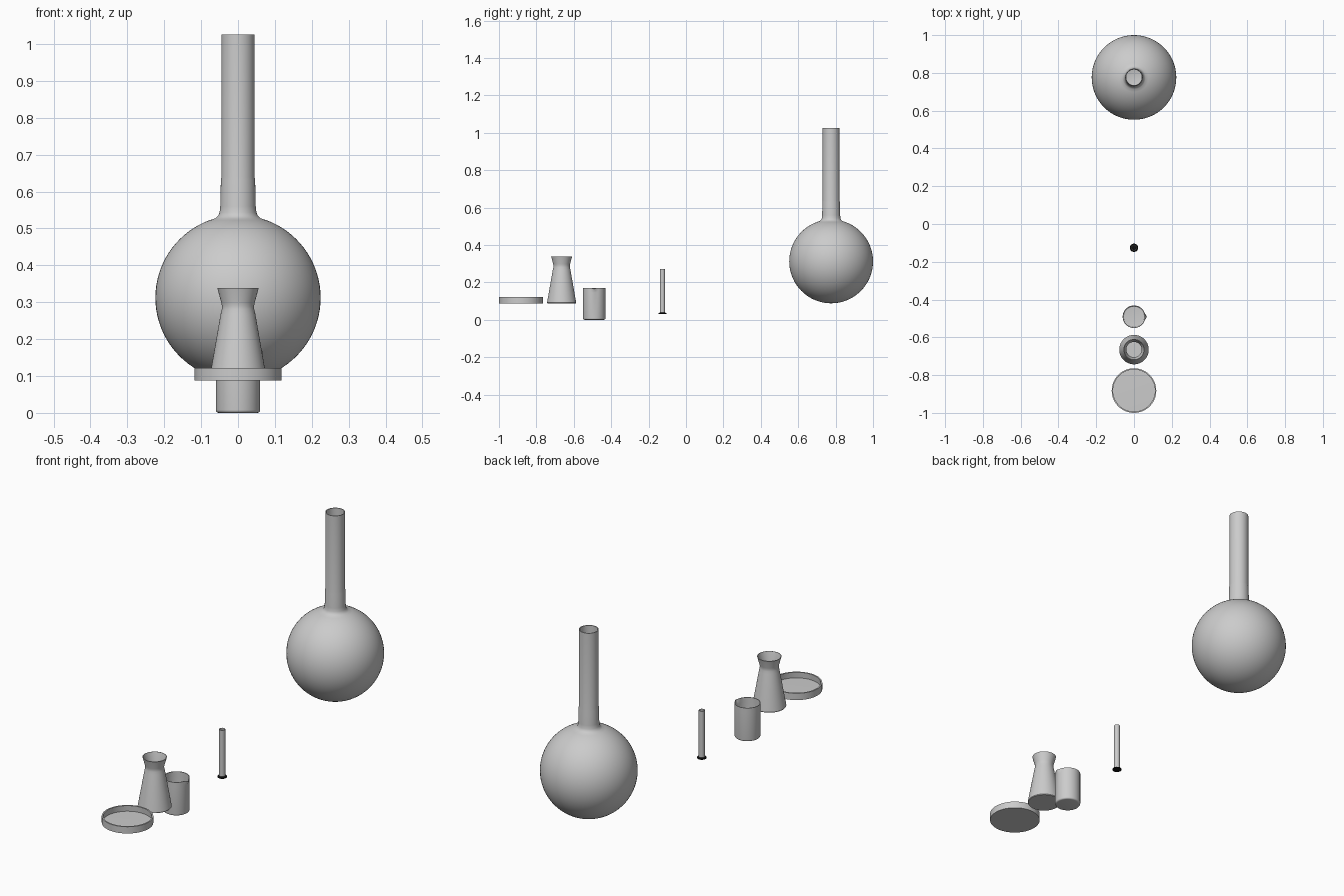
import bpy, bmesh, math

if "Cube" in bpy.data.objects:
    bpy.data.objects.remove(bpy.data.objects["Cube"])


def material(name, rgb):
    m = bpy.data.materials.new(name)
    m.use_nodes = True
    colour = (*rgb, 1)
    m.diffuse_color = colour
    m.node_tree.nodes["Principled BSDF"].inputs["Base Color"].default_value = colour
    return m


glass = material("pale grey glass", (0.6, 0.6, 0.6))
black = material("black base", (0.005, 0.005, 0.005))


def arc(r, cz, start, end, n, cx=0.0):
    """Profile points (radius, height) on an arc, angles in degrees."""
    angles = [math.radians(start + (end - start) * i / n) for i in range(n + 1)]
    return [(max(0.0, cx + r * math.cos(a)), cz + r * math.sin(a)) for a in angles]


def lathe(name, profile, y, mat, wall=0, sides=64, reshape=None):
    """Revolve a profile, running from bottom centre up, around an upright axis."""
    bm = bmesh.new()
    verts = [bm.verts.new((r, 0, z)) for r, z in profile]
    edges = [bm.edges.new(pair) for pair in zip(verts, verts[1:])]
    bmesh.ops.spin(bm, geom=verts + edges, cent=(0, 0, 0), axis=(0, 0, 1),
                   angle=math.tau, steps=sides, use_duplicate=False)
    bmesh.ops.remove_doubles(bm, verts=bm.verts, dist=0.00005)
    if reshape:
        for v in bm.verts:
            reshape(v)
    bmesh.ops.recalc_face_normals(bm, faces=bm.faces)
    # the bottom has to face down so that the wall grows inwards
    lowest = min(bm.faces, key=lambda f: f.calc_center_median().z)
    if lowest.normal.z > 0:
        bmesh.ops.reverse_faces(bm, faces=bm.faces)
    mesh = bpy.data.meshes.new(name)
    bm.to_mesh(mesh)
    bm.free()
    mesh.materials.append(mat)
    obj = bpy.data.objects.new(name, mesh)
    obj.location.y = y
    bpy.context.collection.objects.link(obj)
    bpy.ops.object.select_all(action="DESELECT")
    obj.select_set(True)
    bpy.context.view_layer.objects.active = obj
    if wall:
        mod = obj.modifiers.new("glass wall", "SOLIDIFY")
        mod.thickness, mod.offset = wall, -1
        bpy.ops.object.modifier_apply(modifier=mod.name)
    bpy.ops.object.shade_smooth_by_angle(angle=math.radians(35))
    return obj


# Round flask: spherical bulb, filleted shoulder, long neck
bulb = arc(0.224, 0.312, -90, 74, 40)
shoulder = [(0.054, 0.534), (0.050, 0.543), (0.048, 0.56), (0.0465, 0.63)]
lathe("round_flask", bulb + shoulder + [(0.045, 0.64), (0.045, 1.025)],
      0.776, glass, wall=0.004)

# Conical flask: sloping body, pinched neck, flared lip
lathe("conical_flask",
      [(0, 0.088), (0.076, 0.088), (0.078, 0.091), (0.047, 0.268), (0.044, 0.281),
       (0.0435, 0.289), (0.045, 0.298), (0.056, 0.338)],
      -0.665, glass, wall=0.003)

# Shallow dish
lathe("shallow_dish", [(0, 0.088), (0.118, 0.088), (0.118, 0.122)],
      -0.882, glass, wall=0.007)


# Beaker, with a pouring spout pulled out of the rim towards +x
def spout(v):
    height = max(0.0, (v.co.z - 0.145) / 0.025)
    side = max(0.0, 1 - abs(math.atan2(v.co.y, v.co.x)) / 0.3)
    if v.co.x > 0:
        v.co.x += 0.008 * height * side
        v.co.z -= 0.004 * height * side


lathe("beaker", [(0, 0)] + arc(0.008, 0.008, -90, 0, 5, cx=0.052)
      + [(0.06, 0.145), (0.06, 0.158), (0.06, 0.17)],
      -0.491, glass, wall=0.003, reshape=spout)

# Slim measuring cylinder on a dark foot
lathe("measuring_cylinder", [(0, 0.036), (0.014, 0.036), (0.014, 0.272)],
      -0.126, glass, wall=0.002, sides=32)
lathe("cylinder_foot",
      [(0, 0.03), (0.021, 0.03), (0.022, 0.032), (0.021, 0.035), (0.014, 0.038),
       (0, 0.038)],
      -0.126, black, sides=32)
